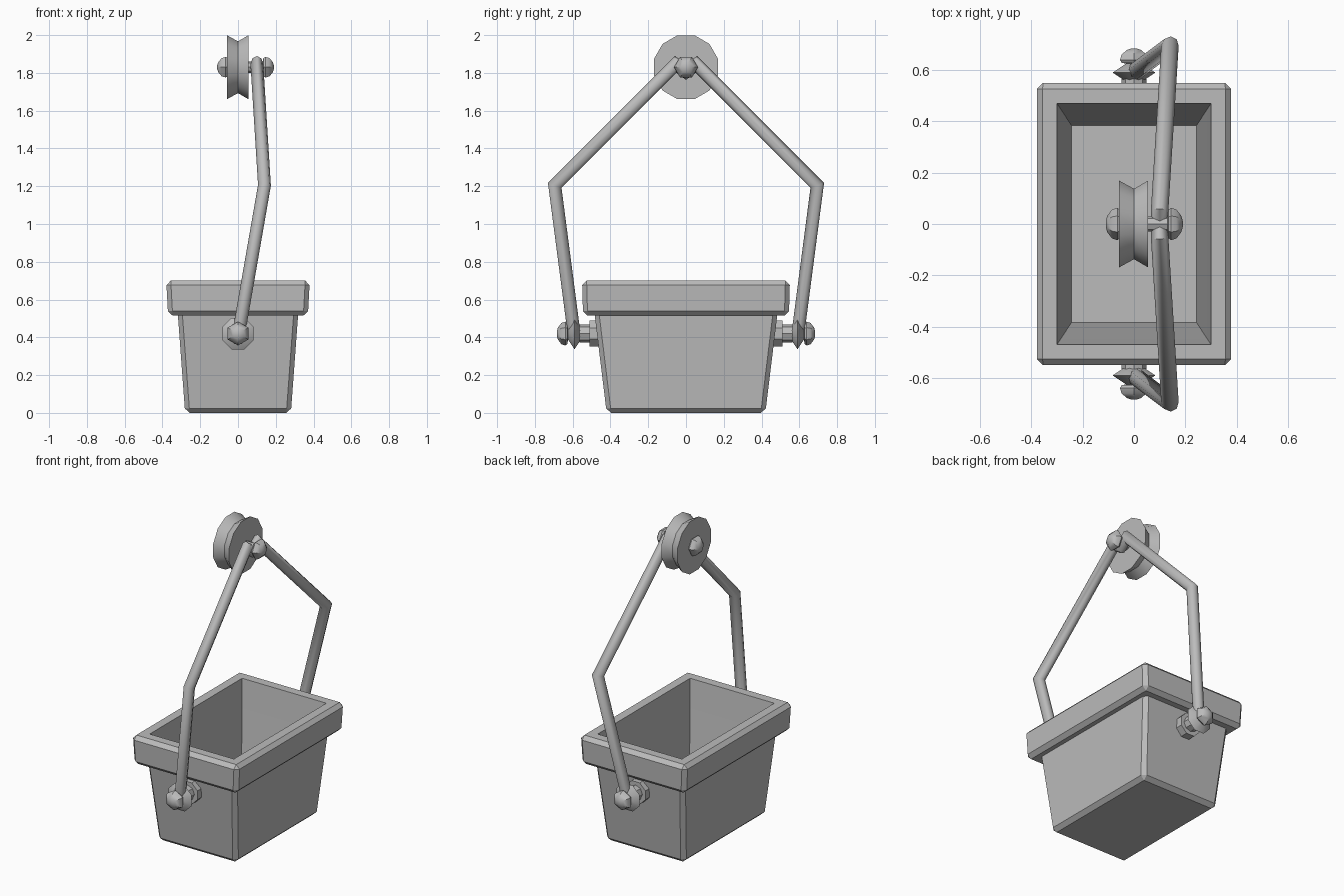
import bpy, bmesh, math
from mathutils import Matrix, Vector

if "Cube" in bpy.data.objects:
    bpy.data.objects.remove(bpy.data.objects["Cube"])

# One plain grey metal
metal = bpy.data.materials.new("grey metal")
metal.use_nodes = True
GREY = (0.5, 0.5, 0.5, 1)
metal.diffuse_color = GREY
metal.node_tree.nodes["Principled BSDF"].inputs["Base Color"].default_value = GREY


def finish(name, bm, smooth=None):
    bmesh.ops.remove_doubles(bm, verts=bm.verts, dist=1e-5)
    bmesh.ops.recalc_face_normals(bm, faces=bm.faces)
    mesh = bpy.data.meshes.new(name)
    bm.to_mesh(mesh)
    bm.free()
    mesh.materials.append(metal)
    obj = bpy.data.objects.new(name, mesh)
    bpy.context.collection.objects.link(obj)
    if smooth:
        bpy.ops.object.select_all(action='DESELECT')
        obj.select_set(True)
        bpy.context.view_layer.objects.active = obj
        bpy.ops.object.shade_smooth_by_angle(angle=math.radians(smooth))
    return obj


def loft(bm, rings):
    """Join successive rings of points and cap both ends."""
    loops = [[bm.verts.new(p) for p in ring] for ring in rings]
    n = len(loops[0])
    for a, b in zip(loops, loops[1:]):
        for i in range(n):
            j = (i + 1) % n
            bm.faces.new((a[i], a[j], b[j], b[i]))
    bm.faces.new(loops[0])
    bm.faces.new(loops[-1])
    return loops


def lathe(name, profile, axis, origin, sides, turn=0.0, smooth=35):
    """Turn (distance along axis, radius) pairs about the axis."""
    axis = Vector(axis)
    side = axis.cross(Vector((0, 0, 1)))
    rings = []
    for d, r in profile:
        ring = []
        for i in range(sides):
            a = math.tau * i / sides + turn
            ring.append(Vector(origin) + axis * d + side * r * math.sin(a)
                        + Vector((0, 0, r * math.cos(a))))
        rings.append(ring)
    bm = bmesh.new()
    loft(bm, rings)
    return finish(name, bm, smooth)


def tube(name, path, radius, sides=8):
    """Mitred round bar along a bent path."""
    pts = [Vector(p) for p in path]
    first = (pts[1] - pts[0]).normalized()
    u = first.orthogonal().normalized()
    v = first.cross(u)
    ring = [pts[0] + radius * (u * math.cos(math.tau * i / sides)
                               + v * math.sin(math.tau * i / sides)) for i in range(sides)]
    rings = [ring]
    for k in range(1, len(pts)):
        d = (pts[k] - pts[k - 1]).normalized()
        e = (pts[k + 1] - pts[k]).normalized() if k + 1 < len(pts) else d
        normal = (d + e).normalized()
        ring = [p + d * ((pts[k] - p).dot(normal) / d.dot(normal)) for p in ring]
        rings.append(ring)
    bm = bmesh.new()
    loft(bm, rings)
    return finish(name, bm, 50)


# Bucket: tapered body, overhanging rim and hollow inside
bm = bmesh.new()
sections = [(.28, .42, 0), (.318, .483, .515), (.37, .545, .515), (.38, .55, .70),
            (.30, .47, .70), (.285, .447, .52), (.243, .383, .06)]
loops = loft(bm, [[(x, y, z), (-x, y, z), (-x, -y, z), (x, -y, z)] for x, y, z in sections])
level = {v: k for k, loop in enumerate(loops) for v in loop}
chamfered = {(0, 0), (0, 1), (2, 2), (2, 3), (3, 3)}
edges = [e for e in bm.edges if tuple(sorted(level[v] for v in e.verts)) in chamfered]
bmesh.ops.bevel(bm, geom=edges, offset=.024, segments=1, affect='EDGES', profile=.5)
finish("bucket", bm)

CAP = [(0, .03), (.004, .055), (.015, .063), (.036, .056), (.054, .032), (.06, .012)]

# Side pivots, mirrored front and back
for label, s in (("front", -1), ("back", 1)):
    out = (0, s, 0)
    hub = (0, 0, .42)
    lathe(label + "_flange", [(.455, .075), (.512, .075)], out, hub, 8, math.pi / 8)
    lathe(label + "_pivot_pin", [(.5, .048), (.565, .048), (.566, .03), (.63, .03)], out, hub, 8)
    lathe(label + "_handle_eye", [(.553, .03), (.59, .09), (.627, .03)], out, hub, 8, math.pi / 8)
    lathe(label + "_pivot_cap", CAP, out, (0, s * .624, .42), 6)

# Bent handle, leaning to one side and dipping at the top pin
half = [(0, .59, .40), (.14, .695, 1.205), (.10, .055, 1.845)]
path = half + [(.10, 0, 1.805)] + [(x, -y, z) for x, y, z in reversed(half)]
tube("handle", path, .034)

# Grooved pulley wheel with its pin and end caps
top = (0, 0, 1.83)
lathe("pulley_wheel", [(-.058, .175), (0, .142), (.055, .175)], (1, 0, 0), top,
      12, math.pi / 12)
lathe("pulley_pin", [(-.065, .03), (.14, .03)], (1, 0, 0), top, 8)
lathe("pulley_cap_left", CAP, (1, 0, 0), (.13, 0, 1.83), 6, math.pi / 6)
lathe("pulley_cap_right", CAP, (-1, 0, 0), (-.05, 0, 1.83), 6, math.pi / 6)
